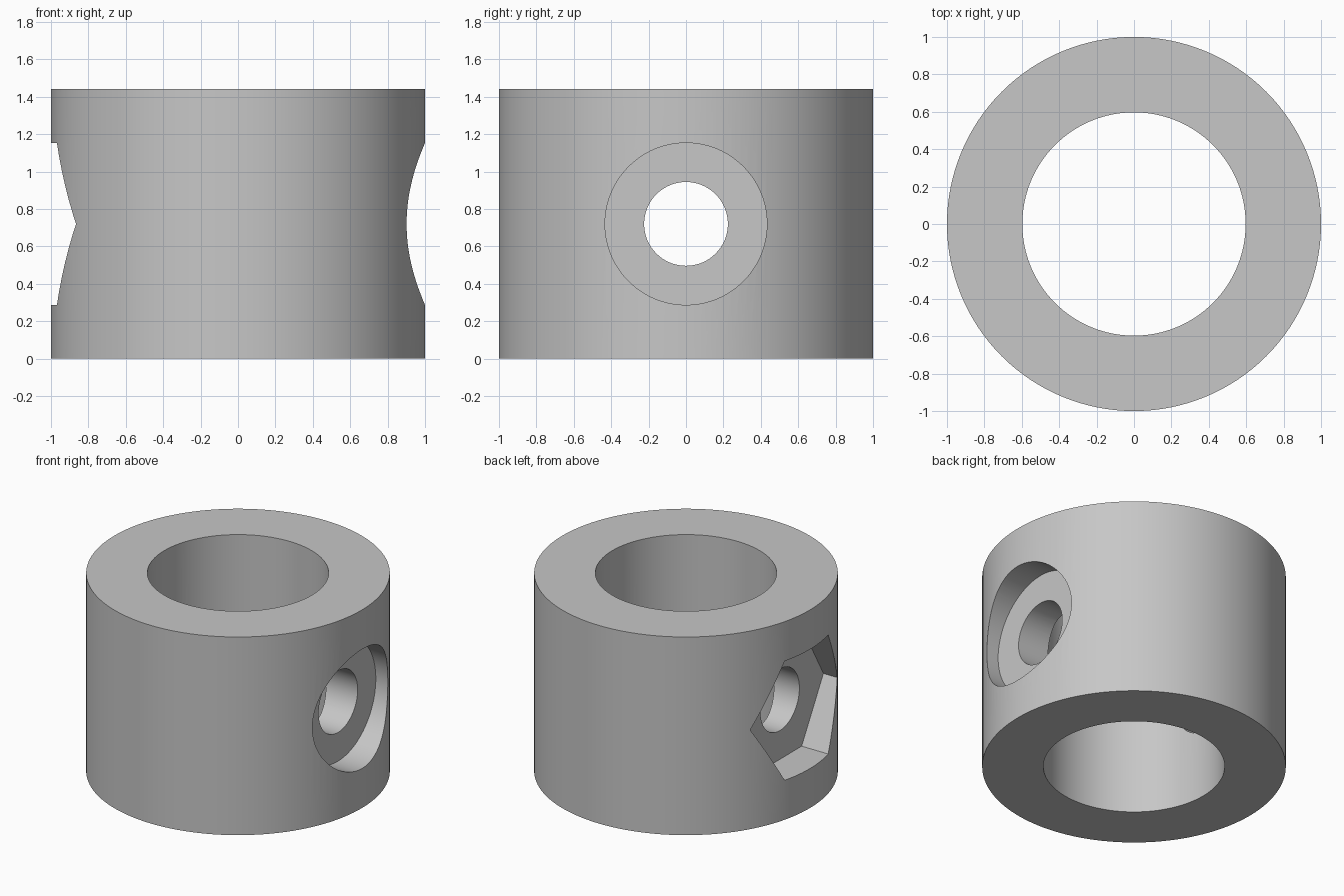
import bpy
import math

HEIGHT = 1.44
MID = HEIGHT / 2

if "Cube" in bpy.data.objects:
    bpy.data.objects.remove(bpy.data.objects["Cube"], do_unlink=True)

steel = bpy.data.materials.new("plain grey")
steel.use_nodes = True
grey = (0.57, 0.57, 0.57, 1)
steel.diffuse_color = grey
steel.node_tree.nodes["Principled BSDF"].inputs["Base Color"].default_value = grey


def cylinder(name, radius, depth, x=0, sides=96, sideways=False):
    """Upright cylinder, or one lying along x, centred at mid height."""
    bpy.ops.mesh.primitive_cylinder_add(
        vertices=sides, radius=radius, depth=depth, location=(x, 0, MID),
        rotation=(0, math.pi / 2 if sideways else 0, 0))
    obj = bpy.context.object
    obj.name = name
    obj.data.materials.append(steel)
    return obj


def pocket(name, radius, floor, side, sides):
    """Cutter running from the pocket floor out past the collar wall."""
    depth = 1.2 - floor
    return cylinder(name, radius, depth, side * (floor + depth / 2), sides, True)


# Collar body
collar = cylinder("collar", 1, HEIGHT, sides=128)

# Bore, cross hole, round screw head pocket and hexagonal nut pocket
cutters = [
    cylinder("bore_cutter", 0.597, HEIGHT + 1, sides=128),
    cylinder("cross_hole_cutter", 0.224, 3, sides=64, sideways=True),
    pocket("screw_head_cutter", 0.433, 0.805, 1, 96),
    pocket("nut_cutter", 0.5, 0.755, -1, 6),
]
for cutter in cutters:
    cutter.hide_render = True
    mod = collar.modifiers.new(cutter.name, "BOOLEAN")
    mod.operation = "DIFFERENCE"
    mod.solver = "EXACT"
    mod.object = cutter

# Bake the cuts and drop the cutters
bpy.context.view_layer.update()
graph = bpy.context.evaluated_depsgraph_get()
collar.data = bpy.data.meshes.new_from_object(collar.evaluated_get(graph))
collar.modifiers.clear()
for cutter in cutters:
    bpy.data.objects.remove(cutter, do_unlink=True)

# Smooth walls with crisp rims
bpy.ops.object.select_all(action="DESELECT")
collar.select_set(True)
bpy.context.view_layer.objects.active = collar
bpy.ops.object.shade_smooth_by_angle(angle=math.radians(20))
